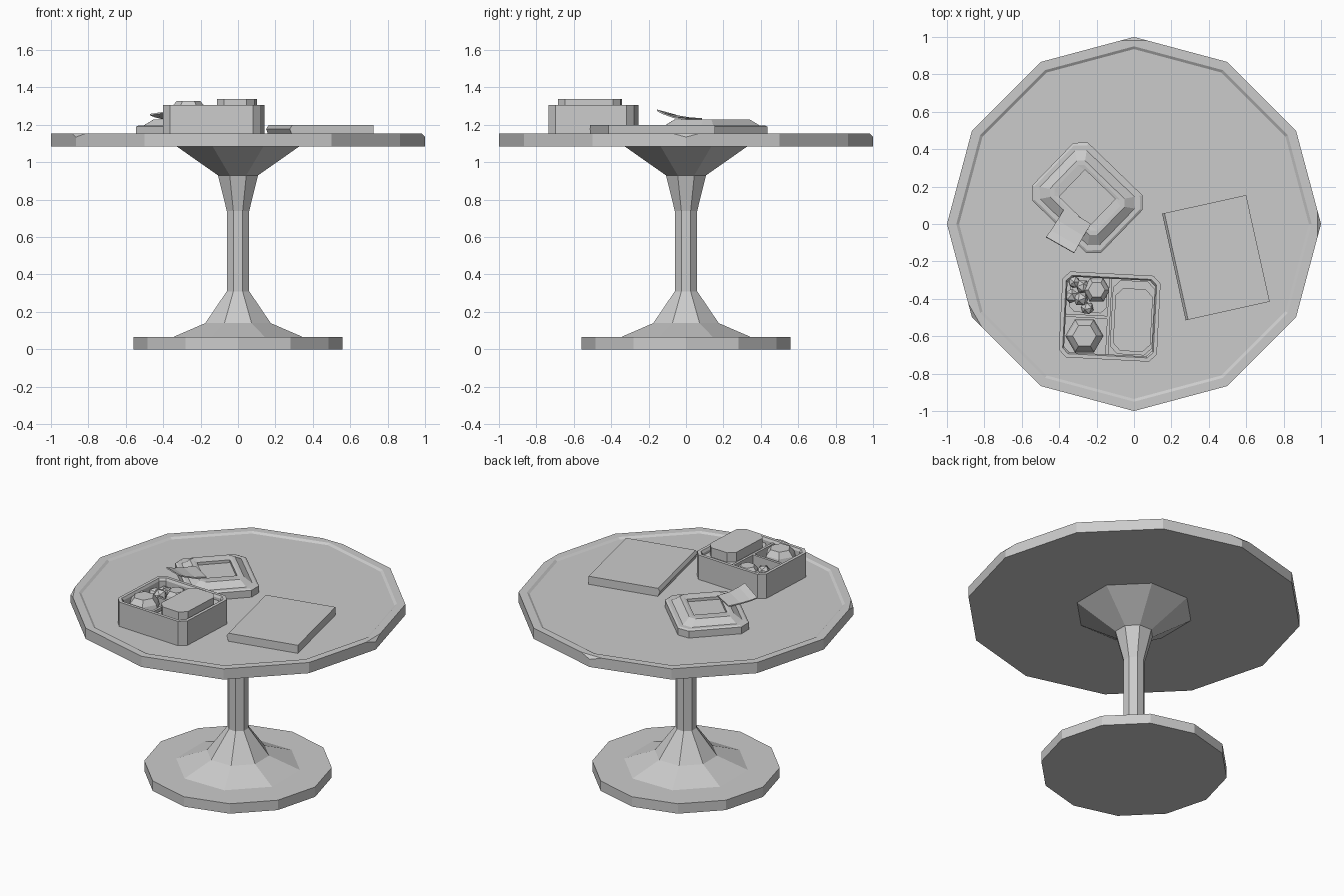
import bpy, bmesh, math
from mathutils import Matrix, Vector

if "Cube" in bpy.data.objects:
    bpy.data.objects.remove(bpy.data.objects["Cube"])


def ngon(r, n, z, turn=0.0):
    return [(r * math.cos(math.radians(turn) + 2 * math.pi * i / n),
             r * math.sin(math.radians(turn) + 2 * math.pi * i / n), z) for i in range(n)]


def oct_rect(w, d, c, z):
    x, y = w / 2, d / 2
    return [(x, -y + c, z), (x, y - c, z), (x - c, y, z), (-x + c, y, z),
            (-x, y - c, z), (-x, -y + c, z), (-x + c, -y, z), (x - c, -y, z)]


def finish(name, bm, loc=(0, 0, 0), turn=0.0):
    bmesh.ops.recalc_face_normals(bm, faces=bm.faces[:])
    me = bpy.data.meshes.new(name)
    bm.to_mesh(me)
    bm.free()
    ob = bpy.data.objects.new(name, me)
    ob.location = loc
    ob.rotation_euler.z = math.radians(turn)
    bpy.context.collection.objects.link(ob)
    return ob


def loft_bm(rings):
    bm = bmesh.new()
    vr = [[bm.verts.new(p) for p in ring] for ring in rings]
    n = len(vr[0])
    for a, b in zip(vr, vr[1:]):
        for i in range(n):
            bm.faces.new((a[i], a[(i + 1) % n], b[(i + 1) % n], b[i]))
    bm.faces.new(vr[0][::-1])
    bm.faces.new(vr[-1])
    return bm


def loft(name, rings, loc=(0, 0, 0), turn=0.0):
    return finish(name, loft_bm(rings), loc, turn)


# Table top: twelve sides, recessed centre, three worn corners
TOP = 1.155
bm = loft_bm([ngon(r, 12, z) for r, z in
              [(1, 1.085), (1, TOP), (0.95, TOP), (0.935, 1.145)]])
for a in (0, 90, 210):
    ca, sa = math.cos(math.radians(a)), math.sin(math.radians(a))
    bmesh.ops.bisect_plane(bm, geom=bm.verts[:] + bm.edges[:] + bm.faces[:],
                           plane_co=(ca, sa, 1.135), plane_no=Vector((ca, sa, 1)).normalized(),
                           clear_outer=True)
    bmesh.ops.holes_fill(bm, edges=[e for e in bm.edges if e.is_boundary], sides=0)
finish("table_top", bm)

# Pedestal and foot
k = 1 / math.cos(math.pi / 8)
loft("pedestal", [ngon(r * k, 8, z, 22.5) for r, z in
                  [(0.36, 0.06), (0.175, 0.14), (0.06, 0.31), (0.06, 0.74),
                   (0.107, 0.93), (0.335, 1.09)]])
loft("foot", [ngon(0.56, 12, z) for z in (0, 0.065)])

# Lunch box with dividers
BOX, BT = (-0.13, -0.495, 0), -3
loft("lunch_box", [oct_rect(0.525, 0.46, 0.04, 1.14), oct_rect(0.525, 0.46, 0.04, 1.305),
                   oct_rect(0.485, 0.42, 0.03, 1.305), oct_rect(0.47, 0.405, 0.03, 1.29),
                   oct_rect(0.47, 0.405, 0.03, 1.18)], BOX, BT)


def in_box(name, w, d, c, z0, z1, x, y):
    p = Matrix.Rotation(math.radians(BT), 3, 'Z') @ Vector((x, y, 0)) + Vector(BOX)
    return loft(name, [oct_rect(w, d, c, z0), oct_rect(w, d, c, z1)], p, BT)


in_box("long_divider", 0.016, 0.41, 0.002, 1.17, 1.29, -0.005, 0)
in_box("short_divider", 0.235, 0.016, 0.002, 1.17, 1.29, -0.12, -0.005)
in_box("rice_bed", 0.225, 0.395, 0.04, 1.17, 1.275, 0.122, 0)
in_box("main_slice", 0.2, 0.335, 0.04, 1.26, 1.337, 0.125, -0.012)

# Rounded food pieces
for name, x, y, r, zt in [("large_dumpling", -0.265, -0.598, 0.102, 1.328),
                          ("small_dumpling", -0.2, -0.352, 0.072, 1.29)]:
    loft(name, [ngon(r * s, 6, zt - h * r) for s, h in
                [(0.7, 1.35), (1, 0.7), (0.9, 0.35), (0.62, 0)]], (x, y, 0))
for i, (x, y, r) in enumerate([(-0.32, -0.31, 0.034), (-0.335, -0.385, 0.04), (-0.285, -0.4, 0.042),
                               (-0.25, -0.45, 0.036), (-0.275, -0.335, 0.038)]):
    bm = bmesh.new()
    bmesh.ops.create_icosphere(bm, subdivisions=1, radius=r,
                               matrix=Matrix.Rotation(i * 0.9, 4, 'X'))
    finish(f"vegetable_{i + 1}", bm, (x, y, 1.235 + 0.008 * (i % 3)), 40 * i)
in_box("vegetable_bed", 0.2, 0.17, 0.03, 1.17, 1.21, -0.12, 0.1)

# Tray: stepped rim, raised shoulder and a recessed middle
W, D = 0.515, 0.43
rings = [oct_rect(W - 2 * d, D - 2 * d, max(0.055 - 0.3 * d, 0.001), z) for d, z in
         [(0, 1.14), (0, 1.19), (0.012, 1.197), (0.035, 1.197), (0.08, 1.23), (0.1, 1.23)]]
rings += [oct_rect(0.225, 0.2, 0.002, z) for z in (1.226, 1.208)]
loft("tray", rings, (-0.25, 0.14, 0), -44)

# Curled sheet resting on the tray
bm = bmesh.new()
rows = [((-0.37, 0.085, 1.232), (-0.23, 0.0, 1.23)),
        ((-0.41, 0.02, 1.236), (-0.27, -0.065, 1.24)),
        ((-0.445, -0.035, 1.244), (-0.3, -0.12, 1.26)),
        ((-0.47, -0.07, 1.255), (-0.32, -0.155, 1.278))]
vr = [[bm.verts.new(p) for p in row] for row in rows]
for a, b in zip(vr, vr[1:]):
    bm.faces.new((a[0], a[1], b[1], b[0]))
sheet = finish("curled_sheet", bm)
m = sheet.modifiers.new("thickness", 'SOLIDIFY')
m.thickness = 0.008
m.offset = 0

# Folded menu with a pointed spine
prof = [(0.23, 1.14), (0.23, 1.198), (-0.217, 1.198), (-0.23, 1.178), (-0.215, 1.14)]
loft("folded_menu", [[(x, y, z) for x, z in prof] for y in (-0.292, 0.292)],
     (0.438, -0.18, 0), 12.5)
